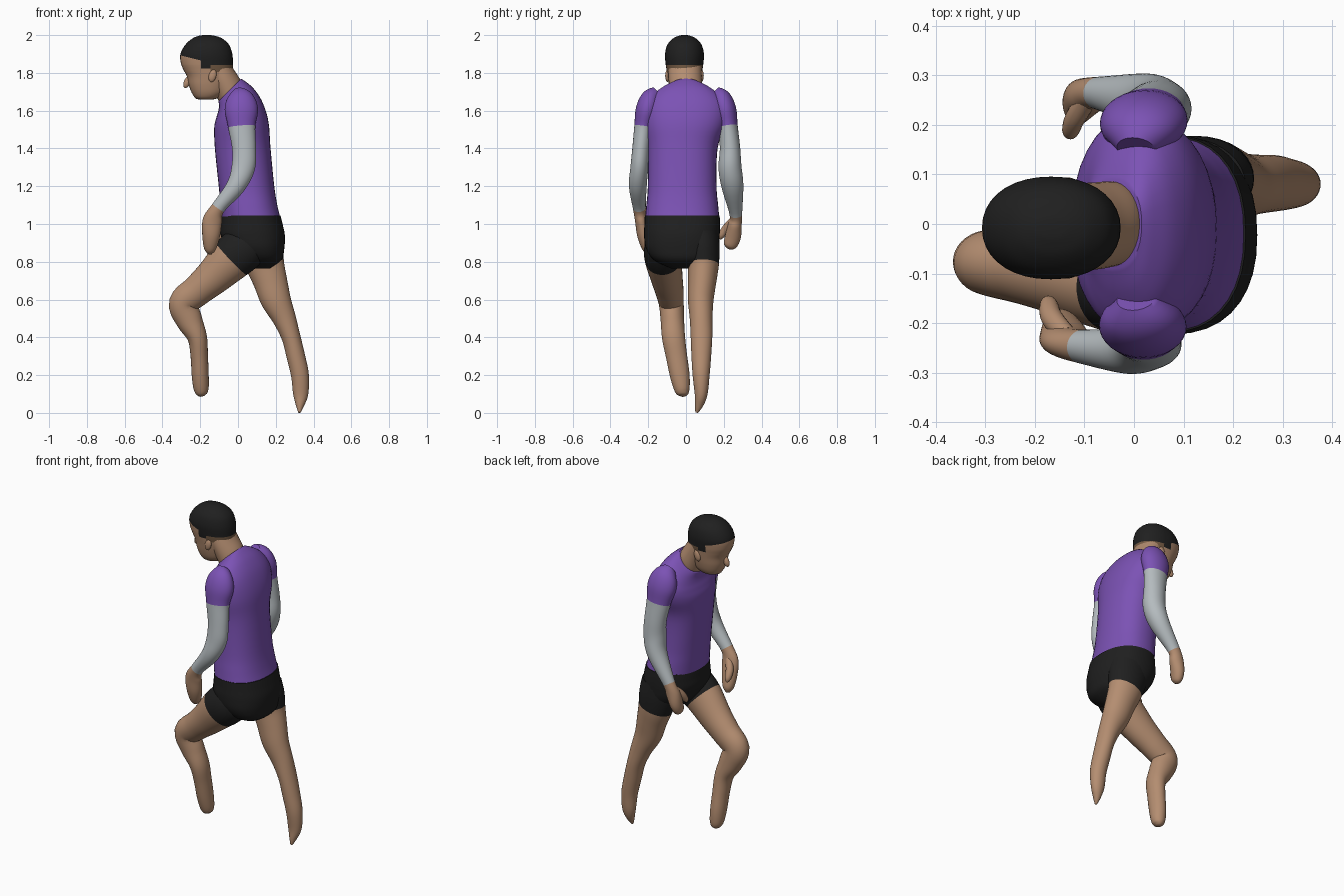
import bpy, bmesh, math
from mathutils import Vector


def material(name, col):
    m = bpy.data.materials.new(name)
    m.diffuse_color = (*col, 1)
    return m


PURPLE = material("purple shirt", (0.20, 0.085, 0.46))
GREY = material("grey sleeve", (0.46, 0.50, 0.52))
SKIN = material("skin", (0.46, 0.27, 0.165))
BLACK = material("black cloth and hair", (0.014, 0.014, 0.014))
BROWN = material("cropped hair", (0.17, 0.10, 0.055))


def finish(bm, name, mats):
    bmesh.ops.recalc_face_normals(bm, faces=bm.faces)
    me = bpy.data.meshes.new(name)
    bm.to_mesh(me)
    bm.free()
    for m in mats:
        me.materials.append(m)
    ob = bpy.data.objects.new(name, me)
    bpy.context.collection.objects.link(ob)
    bpy.ops.object.select_all(action='DESELECT')
    ob.select_set(True)
    bpy.context.view_layer.objects.active = ob
    bpy.ops.object.shade_smooth_by_angle(angle=math.radians(50))
    return ob


def spline(a, b, c, d, t):
    return tuple(0.5 * (2*q + (r-p)*t + (2*p-5*q+4*r-s)*t*t + (3*q-p-3*r+s)*t**3)
                 for p, q, r, s in zip(a, b, c, d))


def loft(rings, segs=None, tilted=False, power=2.0, n=36, steps=5):
    """Skin through rings (x, y, z, half depth, half width[, tilt]).
    Rings follow the path, or their own tilt; segs = material index per span."""
    pts, idx = [], []
    for i in range(len(rings) - 1):
        q = [rings[max(0, min(len(rings)-1, i+k))] for k in (-1, 0, 1, 2)]
        for s in range(steps):
            pts.append(spline(*q, s / steps))
            idx.append(segs[i] if segs else 0)
    pts.append(rings[-1])
    bm = bmesh.new()
    loops = []
    for i, p in enumerate(pts):
        if tilted:
            t = math.radians(p[5])
            nrm = Vector((-math.sin(t), 0, math.cos(t)))
        else:
            nrm = (Vector(pts[min(i+1, len(pts)-1)][:3]) - Vector(pts[max(i-1, 0)][:3])).normalized()
        u = Vector((0, 1, 0))
        u = (u - nrm * u.dot(nrm)).normalized()
        v = u.cross(nrm)
        ring = []
        for k in range(n):
            c, s = math.cos(2*math.pi*k/n), math.sin(2*math.pi*k/n)
            c = math.copysign(abs(c) ** (2/power), c)
            s = math.copysign(abs(s) ** (2/power), s)
            ring.append(bm.verts.new(Vector(p[:3]) + v*c*p[3] + u*s*p[4]))
        loops.append(ring)
    for i in range(len(loops) - 1):
        for k in range(n):
            f = bm.faces.new((loops[i][k], loops[i][(k+1) % n], loops[i+1][(k+1) % n], loops[i+1][k]))
            f.material_index = idx[i]
    for ring, m in ((loops[0], idx[0]), (loops[-1], idx[-1])):
        bm.faces.new(ring).material_index = m
    return bm


def ball(name, loc, size, rot, mat):
    bpy.ops.mesh.primitive_uv_sphere_add(segments=20, ring_count=12, location=loc, rotation=rot)
    ob = bpy.context.object
    ob.name, ob.scale = name, size
    ob.data.materials.append(mat)
    bpy.ops.object.shade_smooth()


# shirt body, leaning forward to a slanted collar
finish(loft([(.070, -.020, 1.030, .155, .197, 0), (.058, -.020, 1.10, .150, .190, 0),
             (.045, -.020, 1.20, .147, .182, 0), (.025, -.018, 1.40, .147, .185, 2),
             (.018, -.005, 1.52, .145, .215, 6), (.008, 0, 1.60, .130, .220, 18),
             (-.010, 0, 1.655, .112, .190, 32), (-.030, 0, 1.69, .095, .140, 42),
             (-.044, 0, 1.71, .084, .090, 45)], tilted=True, power=2.3), "shirt", [PURPLE])

# shorts seat
finish(loft([(.070, -.020, 1.045, .155, .198, 0), (.073, -.020, 1.00, .163, .200, 0),
             (.078, -.022, .94, .170, .200, 0), (.095, -.022, .87, .150, .190, 0),
             (.115, -.020, .81, .115, .150, 0), (.120, -.010, .765, .05, .07, 0)],
            tilted=True, power=2.3), "shorts", [BLACK])

# legs: black shorts leg first, then bare skin
finish(loft([(.07, -.115, .92, .120, .090), (.02, -.120, .865, .122, .102), (-.035, -.120, .815, .117, .098),
             (-.13, -.103, .722, .097, .085), (-.215, -.088, .648, .083, .075), (-.288, -.078, .580, .078, .066),
             (-.258, -.072, .49, .070, .062), (-.216, -.066, .40, .052, .061), (-.205, -.050, .30, .046, .056),
             (-.200, -.033, .20, .045, .052), (-.195, -.022, .13, .040, .042), (-.190, -.016, .10, .028, .030),
             (-.187, -.015, .088, .010, .012)], [0, 0] + [1]*10), "front leg", [BLACK, SKIN])
finish(loft([(.105, .080, .93, .125, .095), (.125, .088, .86, .118, .090), (.143, .092, .785, .103, .082),
             (.170, .086, .70, .090, .075), (.200, .078, .60, .080, .068), (.245, .080, .50, .062, .060),
             (.281, .082, .40, .050, .057), (.306, .081, .30, .049, .052), (.328, .080, .20, .047, .045),
             (.332, .080, .10, .040, .034), (.328, .068, .04, .022, .022), (.325, .056, .002, .006, .007)],
            [0, 0] + [1]*9), "back leg", [BLACK, SKIN])

# arms: short shirt sleeve, grey undersleeve, hand
arm_mats = [PURPLE, GREY, SKIN]
arm_segs = [0, 0, 0, 1, 1, 1, 1, 2, 2, 2, 2]
finish(loft([(.005, -.150, 1.69, .040, .040), (.012, -.185, 1.66, .075, .055), (.018, -.207, 1.60, .088, .060),
             (.020, -.224, 1.515, .072, .050), (.032, -.238, 1.40, .063, .046), (.028, -.247, 1.30, .062, .047),
             (-.012, -.255, 1.20, .050, .047), (-.105, -.247, 1.085, .037, .034), (-.135, -.238, 1.02, .051, .032),
             (-.142, -.222, .94, .047, .036), (-.148, -.200, .87, .032, .030), (-.15, -.190, .842, .010, .010)],
            arm_segs), "near arm", arm_mats)
finish(loft([(.005, .150, 1.69, .040, .040), (.012, .185, 1.66, .075, .055), (.020, .207, 1.60, .088, .060),
             (.030, .222, 1.515, .074, .052), (.045, .233, 1.40, .066, .054), (.048, .233, 1.30, .066, .061),
             (.022, .246, 1.20, .056, .058), (-.070, .264, 1.05, .037, .033), (-.093, .258, .99, .042, .037),
             (-.108, .248, .93, .036, .042), (-.115, .232, .885, .026, .034), (-.116, .225, .868, .008, .010)],
            arm_segs), "far arm", arm_mats)
# thumbs
finish(loft([(-.135, -.225, 1.03, .020, .020), (-.165, -.190, .985, .022, .022),
             (-.172, -.162, .945, .018, .018), (-.172, -.152, .925, .006, .006)], n=16), "near thumb", [SKIN])
finish(loft([(-.095, .250, 1.02, .020, .020), (-.118, .215, .98, .020, .022),
             (-.128, .188, .94, .017, .018), (-.128, .180, .92, .006, .006)], n=16), "far thumb", [SKIN])

# neck
finish(loft([(-.030, 0, 1.675, .078, .080, 45), (-.047, 0, 1.712, .080, .086, 45),
             (-.078, -.004, 1.768, .075, .088, 42), (-.115, -.006, 1.83, .075, .088, 35)],
            tilted=True), "neck", [SKIN])

# head, from horizontal sections (front x, back x, z, half width)
prof = [(-.205, -.130, 1.660, .030), (-.226, -.105, 1.668, .052), (-.245, -.070, 1.695, .070),
        (-.260, -.050, 1.735, .082), (-.270, -.035, 1.780, .090), (-.288, -.028, 1.815, .095),
        (-.302, -.027, 1.85, .100), (-.305, -.030, 1.90, .103), (-.278, -.048, 1.95, .090),
        (-.240, -.085, 1.983, .060), (-.205, -.125, 1.997, .028), (-.180, -.155, 2.0, .010)]
bm = loft([((f+b)/2, -.008, z, (b-f)/2, w, 0) for f, b, z, w in prof], tilted=True, power=2.15)


# hairline cuts: temple, forehead, nape
def front_line(x):
    return 1.893 - .25 * (x + .305)


for co, no in (((-.195, 0, 0), (1, 0, 0)), ((-.145, 0, 0), (1, 0, 0)), ((-.305, 0, 1.893), (.25, 0, 1)),
               ((0, 0, 1.822), (0, 0, 1)), ((0, 0, 1.842), (0, 0, 1)), ((0, 0, 1.806), (0, 0, 1))):
    bmesh.ops.bisect_plane(bm, geom=bm.verts[:] + bm.edges[:] + bm.faces[:], plane_co=co, plane_no=no)
for f in bm.faces:
    c = f.calc_center_median()
    line = front_line(c.x) if c.x < -.195 else 1.822 if c.x < -.145 else 1.842
    f.material_index = 1 if c.z > line else 2 if c.x > -.145 and c.z > 1.806 else 0
finish(bm, "head", [SKIN, BLACK, BROWN])

# nose, chin and ears
ball("nose", (-.268, -.008, 1.752), (.018, .016, .034), (0, math.radians(25), 0), SKIN)
ball("chin", (-.208, -.008, 1.680), (.026, .034, .020), (0, 0, 0), SKIN)
for side, name in ((-1, "near ear"), (1, "far ear")):
    ball(name, (-.135, -.008 + side*.090, 1.785), (.020, .012, .034), (0, math.radians(15), 0), SKIN)
